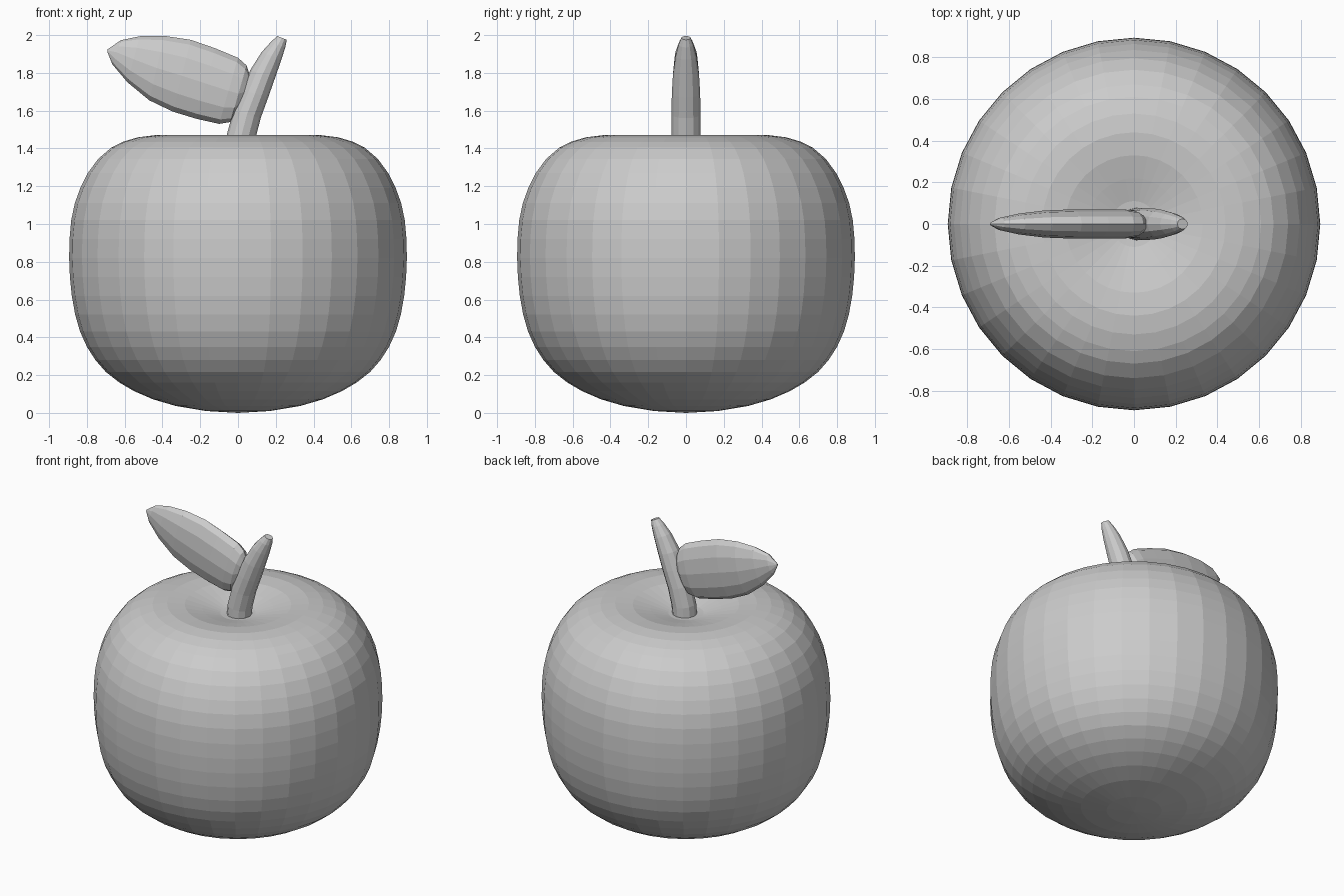
import bpy, bmesh
from math import cos, sin, pi
from mathutils import Vector

cube = bpy.data.objects.get("Cube")
if cube:
    bpy.data.objects.remove(cube, do_unlink=True)

# One plain grey for everything
grey = bpy.data.materials.new("plain_grey")
grey.use_nodes = True
colour = (0.6, 0.6, 0.6, 1)
grey.diffuse_color = colour
grey.node_tree.nodes["Principled BSDF"].inputs["Base Color"].default_value = colour


def loft(name, rings):
    """Skin equal rings of points; a ring of one point closes to a tip."""
    bm = bmesh.new()
    loops = [[bm.verts.new(p) for p in ring] for ring in rings]
    for a, b in zip(loops, loops[1:]):
        n = max(len(a), len(b))
        for i in range(n):
            j = (i + 1) % n
            if len(a) == 1:
                bm.faces.new((a[0], b[j], b[i]))
            elif len(b) == 1:
                bm.faces.new((a[i], a[j], b[0]))
            else:
                bm.faces.new((a[i], a[j], b[j], b[i]))
    for end in (loops[0], loops[-1]):
        if len(end) > 1:
            bm.faces.new(end)
    bmesh.ops.recalc_face_normals(bm, faces=bm.faces)
    mesh = bpy.data.meshes.new(name)
    bm.to_mesh(mesh)
    bm.free()
    mesh.materials.append(grey)
    obj = bpy.data.objects.new(name, mesh)
    bpy.context.collection.objects.link(obj)
    return obj


def oval(ax, az, bx, bz, half, sides):
    """Oval between two outline points in the xz plane, half as thick in y."""
    a, b = Vector((ax, 0, az)), Vector((bx, 0, bz))
    mid, arm = (a + b) / 2, (a - b) / 2
    turns = [2 * pi * i / sides for i in range(sides)]
    return [mid + arm * cos(t) + Vector((0, half * sin(t), 0)) for t in turns]


# Fruit body: lathed profile of (radius, height) with a shallow hollow on top
profile = [(0, 0), (.17, .01), (.33, .037), (.45, .072), (.55, .115),
           (.63, .162), (.7, .217), (.755, .28), (.8, .35), (.836, .43),
           (.862, .52), (.88, .62), (.89, .72), (.894, .82), (.892, .92),
           (.883, 1.02), (.864, 1.11), (.835, 1.19), (.795, 1.27),
           (.74, 1.345), (.67, 1.405), (.61, 1.435), (.53, 1.459),
           (.44, 1.47), (.33, 1.462), (.22, 1.435), (.11, 1.405), (0, 1.395)]
SEGMENTS = 32
rings = []
for r, z in profile:
    steps = SEGMENTS if r else 1
    rings.append([(r * cos(2 * pi * i / steps), r * sin(2 * pi * i / steps), z)
                  for i in range(steps)])
loft("fruit_body", rings)

# Stem: left outline point, right outline point, half thickness
stem = [(-.07, 1.37, .085, 1.37, .078), (-.06, 1.47, .092, 1.45, .078),
        (-.025, 1.6, .12, 1.56, .077), (.02, 1.71, .16, 1.67, .075),
        (.065, 1.815, .195, 1.77, .069), (.125, 1.91, .23, 1.87, .055),
        (.175, 1.965, .25, 1.935, .04), (.208, 1.995, .258, 1.975, .025)]
loft("stem", [oval(*s, 12) for s in stem])

# Leaf: top outline point, bottom outline point, half thickness
leaf = [(-.69, 1.925, -.692, 1.912, .005), (-.62, 1.973, -.665, 1.845, .03),
        (-.52, 1.994, -.585, 1.75, .05), (-.39, 1.996, -.47, 1.655, .065),
        (-.25, 1.975, -.345, 1.595, .07), (-.12, 1.93, -.22, 1.557, .07),
        (0, 1.88, -.1, 1.53, .07), (.045, 1.84, -.04, 1.54, .064),
        (.06, 1.795, .005, 1.6, .045)]
loft("leaf", [oval(*s, 12) for s in leaf])
